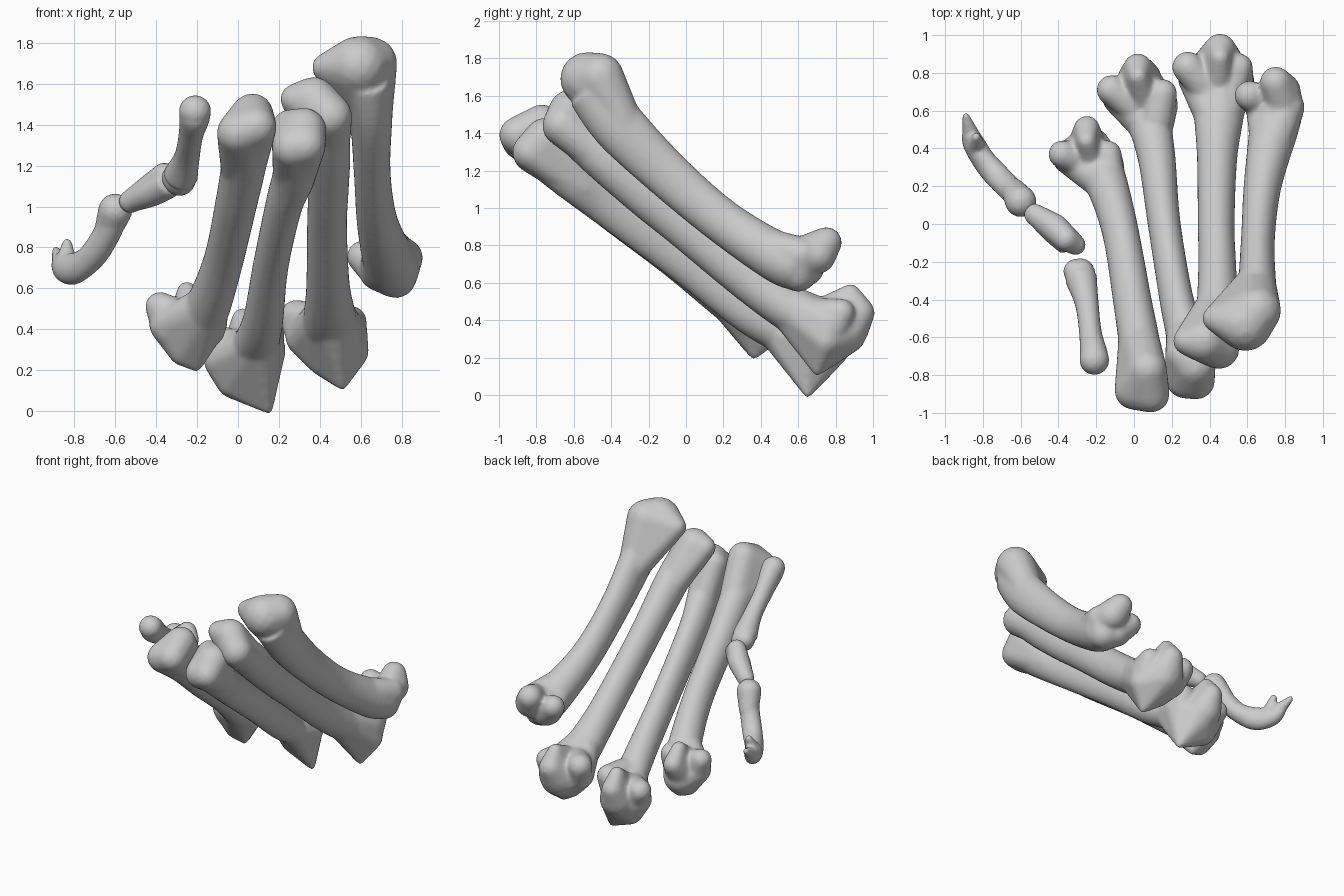
import bpy, bmesh, math
from mathutils import Vector

SEG = 28
GOLD = math.pi * (3 - math.sqrt(5))


def catmull(p, t):
    i = min(int(t), len(p) - 2)
    f = t - i
    a, b, c, d = (p[max(0, min(len(p) - 1, k))] for k in (i - 1, i, i + 1, i + 2))
    return [0.5 * (2 * q + (r - o) * f + (2 * o - 5 * q + 4 * r - s) * f * f
                   + (3 * q - o - 3 * r + s) * f ** 3) for o, q, r, s in zip(a, b, c, d)]


def add_shaft(bm, path, steps=6):
    """Loft ellipses along a path of (x, y, z, side radius, depth radius)."""
    n = (len(path) - 1) * steps
    pts = [catmull(path, k / steps) for k in range(n + 1)]
    rings = []
    for k, p in enumerate(pts):
        tan = (Vector(pts[min(k + 1, n)][:3]) - Vector(pts[max(k - 1, 0)][:3])).normalized()
        side = Vector((1, 0, 0))
        side = (side - tan * side.dot(tan)).normalized()
        up = tan.cross(side)
        ring = []
        for j in range(SEG):
            a = 2 * math.pi * j / SEG
            ring.append(bm.verts.new(Vector(p[:3]) + side * p[3] * math.cos(a) + up * p[4] * math.sin(a)))
        rings.append(ring)
    faces = [bm.faces.new(rings[0]), bm.faces.new(rings[-1])]
    for r, s in zip(rings, rings[1:]):
        for j in range(SEG):
            m = (j + 1) % SEG
            faces.append(bm.faces.new((r[j], r[m], s[m], s[j])))
    bmesh.ops.recalc_face_normals(bm, faces=faces)


def add_lobe(bm, balls):
    """Convex hull around a few balls (x, y, z, radius)."""
    hull = bmesh.new()
    for x, y, z, r in balls:
        for i in range(90):
            h = 1 - (2 * i + 1) / 90
            w = math.sqrt(1 - h * h)
            hull.verts.new((x + r * w * math.cos(GOLD * i), y + r * w * math.sin(GOLD * i), z + r * h))
    bmesh.ops.convex_hull(hull, input=hull.verts[:])
    loose = [v for v in hull.verts if not v.link_faces]
    bmesh.ops.delete(hull, geom=loose, context='VERTS')
    bmesh.ops.recalc_face_normals(hull, faces=hull.faces[:])
    tmp = bpy.data.meshes.new("tmp")
    hull.to_mesh(tmp)
    hull.free()
    bm.from_mesh(tmp)
    bpy.data.meshes.remove(tmp)


def bone(name, path, lobes, voxel=0.012, smooth=12):
    bm = bmesh.new()
    add_shaft(bm, path)
    for balls in lobes:
        add_lobe(bm, balls)
    me = bpy.data.meshes.new(name)
    bm.to_mesh(me)
    bm.free()
    ob = bpy.data.objects.new(name, me)
    bpy.context.collection.objects.link(ob)
    # fuse the pieces into one organic skin
    rm = ob.modifiers.new("fuse", 'REMESH')
    rm.mode = 'VOXEL'
    rm.voxel_size = voxel
    rm.use_smooth_shade = True
    sm = ob.modifiers.new("soften", 'SMOOTH')
    sm.factor = 0.5
    sm.iterations = smooth
    return ob


# inner long bone: shaft, then head, knuckle block, side lobe, keel, side lobe
bone("long_bone_inner",
     [(.04, -.87, 1.39, .11, .13), (.03, -.65, 1.22, .11, .13), (-.01, -.4, 1.01, .102, .122),
      (-.07, -.05, .74, .097, .117), (-.14, .2, .53, .11, .115), (-.2, .33, .42, .13, .11)],
     [[(.07, -.77, 1.45, .105), (-.0, -.88, 1.36, .105), (.09, -.9, 1.39, .1), (.02, -.55, 1.13, .1)],
      [(-.2, .365, .21, .02), (-.27, .36, .29, .07), (-.35, .35, .42, .085), (-.14, .31, .43, .09),
       (-.24, .4, .36, .12), (-.15, .22, .51, .105)],
      [(-.38, .37, .51, .075), (-.33, .35, .4, .09), (-.25, .32, .44, .09)],
      [(-.25, .505, .49, .07), (-.25, .44, .585, .05), (-.25, .42, .4, .1), (-.23, .36, .5, .07)],
      [(-.14, .37, .49, .075), (-.15, .33, .4, .09), (-.13, .26, .5, .08)]])

# second long bone
bone("long_bone_second",
     [(.29, -.8, 1.31, .11, .12), (.275, -.6, 1.16, .105, .125), (.225, -.4, 1.01, .09, .122),
      (.16, 0, .71, .087, .117), (.12, .35, .43, .1, .112), (.07, .58, .29, .12, .1)],
     [[(.25, -.69, 1.39, .085), (.32, -.75, 1.37, .115), (.33, -.83, 1.3, .1), (.27, -.82, 1.29, .105),
       (.27, -.55, 1.12, .1)],
      [(.15, .65, .005, .02), (.06, .67, .08, .05), (-.02, .68, .15, .09), (-.07, .67, .25, .1),
       (.14, .63, .3, .095), (.04, .73, .23, .12), (.1, .5, .33, .105)],
      [(-.12, .71, .34, .08), (-.06, .67, .26, .1), (.0, .62, .31, .09)],
      [(.02, .83, .36, .075), (.02, .78, .455, .05), (.03, .76, .26, .12), (.05, .68, .35, .08)],
      [(.15, .69, .37, .08), (.13, .66, .27, .09), (.12, .55, .36, .09)]])

# third long bone
bone("long_bone_third",
     [(.42, -.64, 1.46, .11, .12), (.44, -.45, 1.28, .11, .125), (.44, -.2, 1.06, .1, .122),
      (.435, 0, .9, .098, .122), (.44, .35, .61, .107, .122), (.45, .6, .43, .135, .12), (.45, .74, .38, .13, .11)],
     [[(.28, -.62, 1.525, .075), (.37, -.62, 1.52, .115), (.45, -.66, 1.44, .11), (.44, -.42, 1.25, .105)],
      [(.51, .7, .12, .02), (.56, .75, .29, .08), (.42, .75, .26, .09), (.32, .77, .36, .09),
       (.54, .76, .38, .095), (.45, .84, .34, .13), (.45, .54, .48, .115)],
      [(.285, .83, .46, .085), (.33, .79, .35, .09), (.4, .7, .43, .09)],
      [(.455, .925, .44, .085), (.455, .88, .545, .05), (.45, .85, .36, .13), (.45, .77, .46, .08)],
      [(.555, .83, .44, .075), (.54, .78, .36, .095), (.5, .68, .42, .1)]])

# outer long bone
bone("long_bone_outer",
     [(.63, -.5, 1.63, .12, .14), (.65, -.36, 1.44, .105, .145), (.655, -.1, 1.18, .09, .128),
      (.68, .2, .925, .1, .12), (.74, .5, .73, .13, .135), (.76, .6, .7, .135, .14)],
     [[(.43, -.5, 1.68, .07), (.59, -.53, 1.69, .145), (.65, -.46, 1.7, .13), (.65, -.3, 1.38, .1)],
      [(.77, .6, .655, .105), (.81, .62, .75, .095), (.68, .63, .68, .09), (.72, .4, .8, .105)],
      [(.61, .68, .755, .08), (.7, .64, .68, .1)],
      [(.75, .75, .815, .085), (.78, .7, .75, .105), (.8, .6, .74, .1)]])

# short toe chain: three small bones
bone("short_bone_upper",
     [(-.205, -.74, 1.48, .045, .045), (-.21, -.71, 1.45, .075, .085), (-.23, -.58, 1.35, .06, .07),
      (-.25, -.42, 1.24, .063, .065), (-.28, -.29, 1.15, .085, .085)],
     [[(-.285, -.26, 1.13, .08), (-.31, -.25, 1.14, .065), (-.26, -.37, 1.2, .065)],
      [(-.21, -.72, 1.465, .08)]], .01, 5)

bone("short_bone_middle",
     [(-.53, .05, 1.02, .05, .05), (-.43, -.03, 1.06, .07, .06), (-.34, -.1, 1.11, .075, .065)],
     [[(-.525, .05, 1.025, .058), (-.42, -.02, 1.09, .075), (-.31, -.11, 1.11, .055),
       (-.36, -.08, 1.15, .065)]], .01, 5)

bone("short_bone_tip",
     [(-.6, .12, .97, .07, .07), (-.64, .17, .87, .067, .067), (-.71, .24, .76, .068, .065),
      (-.79, .33, .7, .062, .078), (-.85, .43, .7, .058, .07), (-.87, .49, .74, .04, .05)],
     [[(-.6, .12, .98, .084), (-.64, .18, .87, .065)],
      [(-.84, .41, .72, .055), (-.835, .46, .82, .024)],
      [(-.86, .46, .72, .05), (-.89, .57, .785, .02)]], .01, 5)
